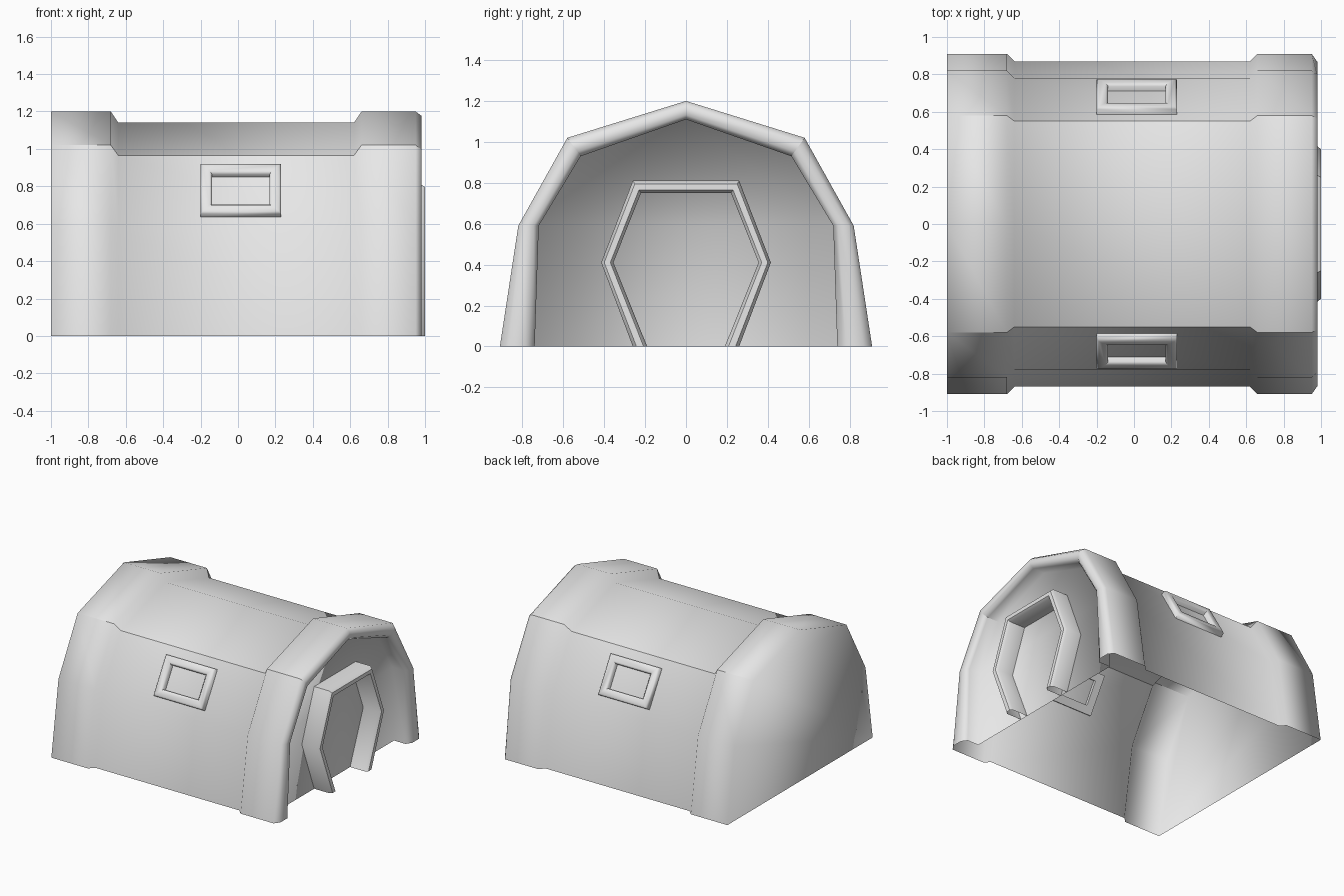
import bpy
import bmesh
from math import radians
from mathutils import Vector

cube = bpy.data.objects.get("Cube")
if cube:
    bpy.data.objects.remove(cube, do_unlink=True)

grey = bpy.data.materials.new("light grey")
grey.use_nodes = True
grey.diffuse_color = (0.8, 0.8, 0.8, 1)
grey.node_tree.nodes["Principled BSDF"].inputs["Base Color"].default_value = (0.8, 0.8, 0.8, 1)


def loft(name, loops, closed, caps=False, sharp=180, crease=None):
    """Skin a series of equal loops, optionally capping both ends."""
    bm = bmesh.new()
    rows = [[bm.verts.new(p) for p in loop] for loop in loops]
    n = len(rows[0])
    for a, b in zip(rows, rows[1:]):
        for i in range(n if closed else n - 1):
            j = (i + 1) % n
            bm.faces.new((a[i], a[j], b[j], b[i]))
    if caps:
        bm.faces.new(rows[0])
        bm.faces.new(rows[-1])
    bmesh.ops.recalc_face_normals(bm, faces=bm.faces)
    mesh = bpy.data.meshes.new(name)
    for f in bm.faces:
        f.smooth = True
    for i in crease or ():
        for a, b in zip(rows, rows[1:]):
            edge = bm.edges.get((a[i], b[i]))
            if edge:
                edge.smooth = False
    bm.to_mesh(mesh)
    bm.free()
    if sharp < 180:
        mesh.set_sharp_from_angle(angle=radians(sharp))
    mesh.materials.append(grey)
    obj = bpy.data.objects.new(name, mesh)
    bpy.context.collection.objects.link(obj)
    return obj


def mirrored(half):
    """Complete a half outline whose last point may lie on the centre line."""
    other = [(-y, z) for y, z in reversed(half) if y > 0]
    return half + other


def blend(a, b, t):
    return [(p[0] + (q[0] - p[0]) * t, p[1] + (q[1] - p[1]) * t) for p, q in zip(a, b)]


# Shelter shell: raised end bands, lower middle, rounded rim and recessed end wall
outer = mirrored([(0.91, 0), (0.82, 0.59), (0.58, 1.02), (0, 1.20)])
middle = mirrored([(0.87, 0), (0.78, 0.57), (0.55, 0.965), (0, 1.14)])
inner = mirrored([(0.74, 0), (0.72, 0.59), (0.515, 0.93), (0, 1.11)])
stations = [
    (-1.0, outer), (-0.68, outer), (-0.64, middle), (0.62, middle),
    (0.66, outer), (0.95, outer), (0.98, blend(outer, inner, 0.25)),
    (0.98, blend(outer, inner, 0.75)), (0.95, inner), (0.85, inner),
]
loft("shelter_shell", [[(x, y, z) for y, z in prof] for x, prof in stations],
     closed=False, caps=True, crease=(2, 4))

# Door frame standing out from the recessed wall
door_out = mirrored([(0.26, 0), (0.415, 0.41), (0.26, 0.81)])
door_in = mirrored([(0.19, 0), (0.355, 0.41), (0.22, 0.75)])
frame = [(0.85, 0), (0.98, 0), (1.0, 0.25), (1.0, 0.75), (0.98, 1), (0.85, 1)]
loft("door_frame",
     [[(x, y, z) for y, z in blend(door_out, door_in, t)] for x, t in frame],
     closed=False, sharp=50)

# Window frames on the sloping sides
for side, label in ((-1, "front"), (1, "back")):
    low = Vector((0.015, side * 0.742, 0.635))
    up = Vector((0, side * -0.235, 0.395)).normalized()
    out = Vector((0, side * 0.395, 0.235)).normalized()
    centre = low + up * 0.155

    def rectangle(inset, height):
        w, h = 0.215 - inset, 0.155 - inset
        return [centre + Vector((u * w, 0, 0)) + up * (v * h) + out * height
                for u, v in ((-1, -1), (1, -1), (1, 1), (-1, 1))]

    section = [(0, -0.02), (0, 0.035), (0.012, 0.045),
               (0.048, 0.045), (0.062, 0.03), (0.062, -0.02), (0, -0.02)]
    loft(label + "_window_frame", [rectangle(i, h) for i, h in section],
         closed=True, sharp=60)
